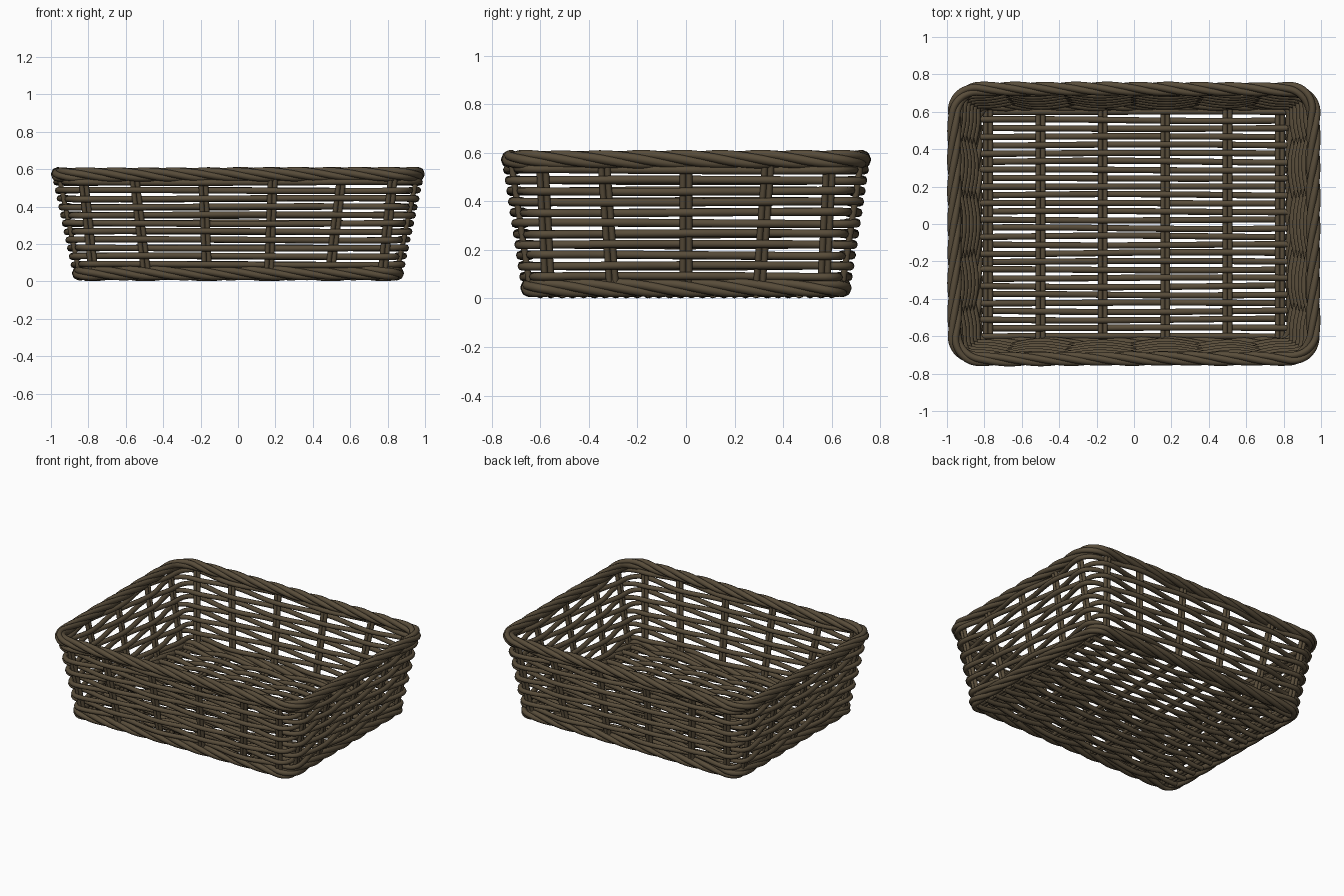
import bpy, math, random
from mathutils import Vector

if "Cube" in bpy.data.objects:
    bpy.data.objects.remove(bpy.data.objects["Cube"])

random.seed(4)
mat = bpy.data.materials.new("dark wicker brown")
mat.diffuse_color = (0.098, 0.073, 0.042, 1)
mat.use_nodes = True
mat.node_tree.nodes["Principled BSDF"].inputs["Base Color"].default_value = mat.diffuse_color
UP = Vector((0, 0, 1))


def tubes(name, paths, r, sides=8):
    """One mesh made of many round canes; each path is (points, reference, closed)."""
    verts, faces = [], []
    for pts, ref, closed in paths:
        n, base = len(pts), len(verts)
        for i, p in enumerate(pts):
            a = pts[(i - 1) % n] if closed or i > 0 else p
            b = pts[(i + 1) % n] if closed or i < n - 1 else p
            t = (b - a).normalized()
            u = t.cross(ref).normalized()
            v = u.cross(t)
            for k in range(sides):
                w = 2 * math.pi * k / sides
                verts.append(p + r * (math.cos(w) * u + math.sin(w) * v))
        for i in range(n if closed else n - 1):
            j = (i + 1) % n
            for k in range(sides):
                m = (k + 1) % sides
                faces.append((base + i * sides + k, base + i * sides + m,
                              base + j * sides + m, base + j * sides + k))
        if not closed:
            faces.append([base + k for k in reversed(range(sides))])
            faces.append([base + (n - 1) * sides + k for k in range(sides)])
    me = bpy.data.meshes.new(name)
    me.from_pydata(verts, [], faces)
    me.materials.append(mat)
    ob = bpy.data.objects.new(name, me)
    bpy.context.collection.objects.link(ob)
    bpy.ops.object.select_all(action='DESELECT')
    ob.select_set(True)
    bpy.context.view_layer.objects.active = ob
    bpy.ops.object.shade_smooth_by_angle(angle=math.radians(50))


# Rounded rectangle of the wall at height z: half sizes and corner radius
def size(z):
    t = (z - 0.045) / 0.53
    return 0.848 + 0.112 * t, 0.642 + 0.08 * t, 0.075 + 0.055 * t


def ring(z, step=8):
    """Points round the wall as (position, outward normal, stake number)."""
    hx, hy, r = size(z)
    fx = [-(hx - r), -0.58 * hx, -0.195 * hx, 0.195 * hx, 0.58 * hx, hx - r]
    fy = [-(hy - r), -0.47 * hy, 0, 0.47 * hy, hy - r]
    out, stake = [], 0
    for q, (half, along) in enumerate([(hy, fx), (hx, fy), (hy, fx), (hx, fy)]):
        a = q * math.pi / 2
        d, nrm = Vector((math.cos(a), math.sin(a), 0)), Vector((math.sin(a), -math.cos(a), 0))
        for i in range(len(along) - 1):
            for k in range(step):
                f = k / step
                s = along[i] + (along[i + 1] - along[i]) * f
                out.append((d * s + nrm * half + UP * z, nrm, stake + f))
            stake += 1
        c = d * along[-1] + nrm * (half - r) + UP * z
        for k in range(step):
            w = k / step * math.pi / 2
            nn = nrm * math.cos(w) + d * math.sin(w)
            out.append((c + nn * r, nn, stake + k / step))
        stake += 1
    return out


# Woven wall rows, alternating in front of and behind the stakes
rows = []
for i in range(11):
    ph, z = random.uniform(0, 6), 0.09 + 0.044 * i
    pts = [p + n * 0.021 * math.cos(math.pi * (k + i)) + UP * 0.003 * math.sin(k * 0.857 + ph)
           for p, n, k in ring(z)]
    rows.append((pts, UP, True))
tubes("wall_weave", rows, 0.0165)

# Upright stakes, in pairs
low, high = ring(0.045, 1), ring(0.57, 1)
stakes = []
for (p, n, _), (q, _, _) in zip(low, high):
    side = n.cross(UP) * 0.013
    for s in (-1, 1):
        stakes.append(([p.lerp(q, k / 4) + side * s for k in range(5)], n, False))
tubes("wall_stakes", stakes, 0.013)


# Twisted rope borders
def rope(name, z, turns, strands=4):
    base = ring(z, 1)
    raw = [(p, n) for p, n, _ in ring(z, 16)]
    total = [0]
    for i in range(len(raw)):
        total.append(total[-1] + (raw[(i + 1) % len(raw)][0] - raw[i][0]).length)
    paths = []
    for j in range(strands):
        pts = []
        for i, (p, n) in enumerate(raw):
            w = -2 * math.pi * (turns * total[i] / total[-1] + j / strands)
            rad = 0.0195 + 0.002 * math.sin(i * 2 * math.pi * 9 / len(raw) + j * 2)
            pts.append(p + rad * (n * math.cos(w) + UP * math.sin(w)))
        paths.append((pts, UP, True))
    tubes(name, paths, 0.0185)


rope("top_rim", 0.572, 10)
rope("bottom_rim", 0.045, 9)

# Base ribs, in pairs, running front to back
XS = [-0.78, -0.5, -0.167, 0.167, 0.5, 0.78]
ribs = []
for x in XS:
    for s in (-0.013, 0.013):
        ribs.append(([Vector((x + s, y, 0.036)) for y in (-0.64, 0, 0.64)], UP, False))
tubes("base_ribs", ribs, 0.013)

# Woven base canes running side to side, over and under the ribs
canes = []
N = 28
for i in range(N):
    y0 = -0.6 + 1.2 * i / (N - 1)
    ph, amp = random.uniform(0, 6), random.uniform(0.001, 0.005)
    pts = []
    for k in range(49):
        x = -0.82 + 1.64 * k / 48
        # position counted in ribs
        if x <= XS[0]:
            f = (x - XS[0]) / 0.28
        elif x >= XS[-1]:
            f = 5 + (x - XS[-1]) / 0.28
        else:
            m = max(j for j in range(5) if XS[j] <= x)
            f = m + (x - XS[m]) / (XS[m + 1] - XS[m])
        pts.append(Vector((x, y0 + amp * math.sin(3 * x + ph),
                           0.036 + 0.019 * math.cos(math.pi * (f + i)))))
    canes.append((pts, UP, False))
tubes("base_weave", canes, 0.0165)
